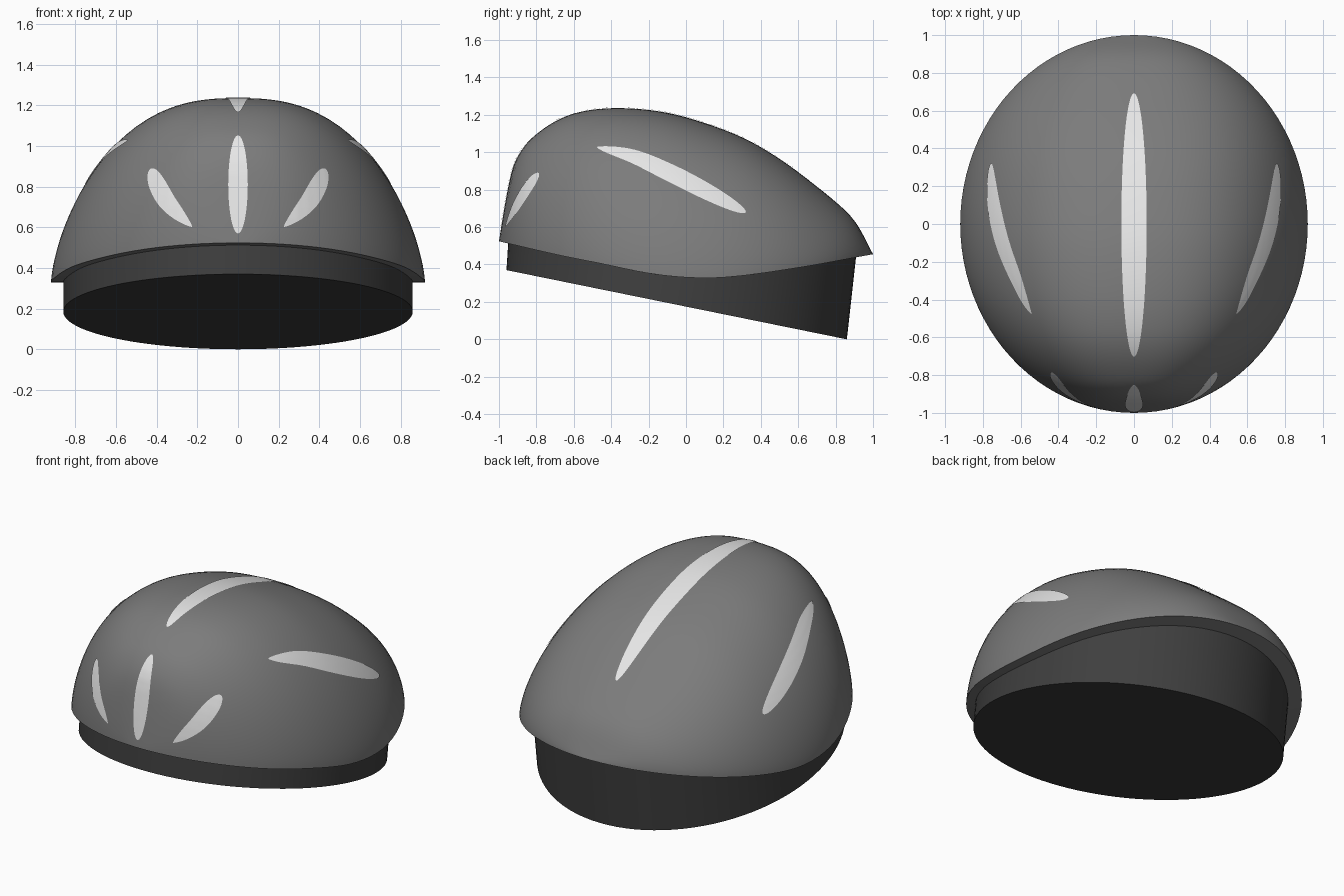
import bpy, bmesh, math
from mathutils import Vector
from mathutils.bvhtree import BVHTree

if "Cube" in bpy.data.objects:
    bpy.data.objects.remove(bpy.data.objects["Cube"])


def material(name, v):
    m = bpy.data.materials.new(name)
    m.diffuse_color = (v, v, v, 1)
    m.use_nodes = True
    m.node_tree.nodes["Principled BSDF"].inputs["Base Color"].default_value = m.diffuse_color
    return m


GREY = material("shell grey", 0.2)
DARK = material("base dark grey", 0.05)
PALE = material("vent light grey", 0.8)


def curve(pts):
    """Smooth cubic through (input, output) pairs."""
    n = len(pts)
    tan = []
    for i in range(n):
        a, b = pts[max(i - 1, 0)], pts[min(i + 1, n - 1)]
        tan.append((b[1] - a[1]) / (b[0] - a[0]))

    def f(x):
        x = min(max(x, pts[0][0]), pts[-1][0])
        i = 0
        while i < n - 2 and x > pts[i + 1][0]:
            i += 1
        (x0, y0), (x1, y1) = pts[i], pts[i + 1]
        h = x1 - x0
        t = (x - x0) / h
        return ((2*t**3 - 3*t*t + 1) * y0 + (t**3 - 2*t*t + t) * h * tan[i]
                + (3*t*t - 2*t**3) * y1 + (t**3 - t*t) * h * tan[i + 1])
    return f


# crown line and rim line seen from the side
crown = curve([(-1, .524), (-.97, .71), (-.93, .905), (-.88, 1.01), (-.82, 1.08), (-.7, 1.165),
               (-.57, 1.215), (-.38, 1.236), (-.14, 1.218), (.07, 1.166), (.31, 1.075),
               (.5, .965), (.67, .84), (.85, .69), (.92, .605), (1, .455)])
rim = curve([(-1, .524), (-.68, .45), (-.46, .406), (-.2, .353), (.02, .33),
             (.23, .333), (.6, .383), (1, .455)])
HALF_W = 0.92


def shell_z(x, y):
    w = HALF_W * math.sqrt(max(1 - y * y, 1e-9))
    r = min(abs(x) / w, 1)
    return rim(y) + (crown(y) - rim(y)) * (1 - r ** 2.6) ** (1 / 1.5)


def make(name, verts, faces, mat, angle=40):
    me = bpy.data.meshes.new(name)
    me.from_pydata(verts, [], faces)
    me.materials.append(mat)
    ob = bpy.data.objects.new(name, me)
    bpy.context.collection.objects.link(ob)
    bpy.ops.object.select_all(action='DESELECT')
    ob.select_set(True)
    bpy.context.view_layer.objects.active = ob
    bpy.ops.object.shade_smooth_by_angle(angle=math.radians(angle))
    return ob


N = 96
ANG = [2 * math.pi * j / N for j in range(N)]


def ring_faces(rings):
    return [(i*N + j, i*N + (j+1) % N, (i+1)*N + (j+1) % N, (i+1)*N + j)
            for i in range(rings - 1) for j in range(N)]


# helmet shell: inward lip ring, rim ring, then rings up to the crown
R = 32
verts = [(HALF_W * .9 * math.cos(a), .9 * math.sin(a), rim(.9 * math.sin(a))) for a in ANG]
for i in range(R):
    p = math.cos(math.pi / 2 * i / R)
    for a in ANG:
        x, y = HALF_W * p * math.cos(a), p * math.sin(a)
        verts.append((x, y, rim(y) if i == 0 else shell_z(x, y)))
faces = ring_faces(R + 1)
verts.append((0, 0, shell_z(0, 0)))
faces += [(R*N + j, R*N + (j+1) % N, len(verts) - 1) for j in range(N)]
shell = make("helmet_shell", verts, faces, GREY)
tree = BVHTree.FromPolygons([Vector(v) for v in verts], faces)

# dark inner base with a sloping flat underside
bottom, top = [], []
for a in ANG:
    yb = -.05 + .91 * math.sin(a)
    bottom.append((.86 * math.cos(a), yb, .37 * (.86 - yb) / 1.82))
    yt = -.02 + .93 * math.sin(a)
    top.append((.86 * math.cos(a), yt, rim(yt) + .01))
make("inner_base", bottom + top,
     ring_faces(2) + [tuple(reversed(range(N))), tuple(range(N, 2 * N))], DARK)


def vent(name, path, width, place, direction, taper=(.5, .5)):
    """Tapered strip drawn in a flat view, then laid on the shell."""
    cu = curve([(i / (len(path) - 1), p[0]) for i, p in enumerate(path)])
    cv = curve([(i / (len(path) - 1), p[1]) for i, p in enumerate(path)])
    L, W = 40, 8
    peak = (taper[0] / sum(taper)) ** taper[0] * (taper[1] / sum(taper)) ** taper[1]
    vs, fs = [], []
    for i in range(L + 1):
        t = (1 - math.cos(math.pi * i / L)) / 2
        d = Vector((cu(t + .01) - cu(t - .01), cv(t + .01) - cv(t - .01))).normalized()
        h = width * max(t, 1e-5) ** taper[0] * max(1 - t, 1e-5) ** taper[1] / peak
        for k in range(W + 1):
            s = h * (2 * k / W - 1)
            hit, nor, _, _ = tree.ray_cast(place(cu(t) - d.y * s, cv(t) + d.x * s),
                                           Vector(direction))
            vs.append(hit + nor * .004)
    for i in range(L):
        for k in range(W):
            a = i * (W + 1) + k
            f = (a, a + 1, a + W + 2, a + W + 1)
            fs.append(f)
    mid = (L // 2) * (W + 1) + W // 2
    n = (vs[mid + 1] - vs[mid]).cross(vs[mid + W + 1] - vs[mid])
    if n.dot(Vector(direction)) > 0:
        fs = [f[::-1] for f in fs]
    make(name, vs, fs, PALE, 60)


# crown vent and front centre vent
vent("crown_vent", [(0, -.70), (0, 0), (0, .69)], .067,
     lambda u, v: Vector((u, v, 3)), (0, 0, -1))
vent("front_centre_vent", [(0, .57), (0, .81), (0, 1.05)], .048,
     lambda u, v: Vector((u, -3, v)), (0, 1, 0))

# mirrored side vents and slanted front vents
for side, s in (("right", 1), ("left", -1)):
    vent(side + "_side_vent", [(-.475, 1.025), (-.28, .975), (-.08, .885), (.12, .783), (.318, .677)],
         .047, lambda u, v: Vector((3 * s, u, v)), (-s, 0, 0), (.65, .5))
    vent(side + "_front_vent", [(.225, .602), (.29, .662), (.35, .73), (.395, .81), (.425, .888)],
         .045, lambda u, v: Vector((s * u, -3, v)), (0, 1, 0), (.8, .5))
